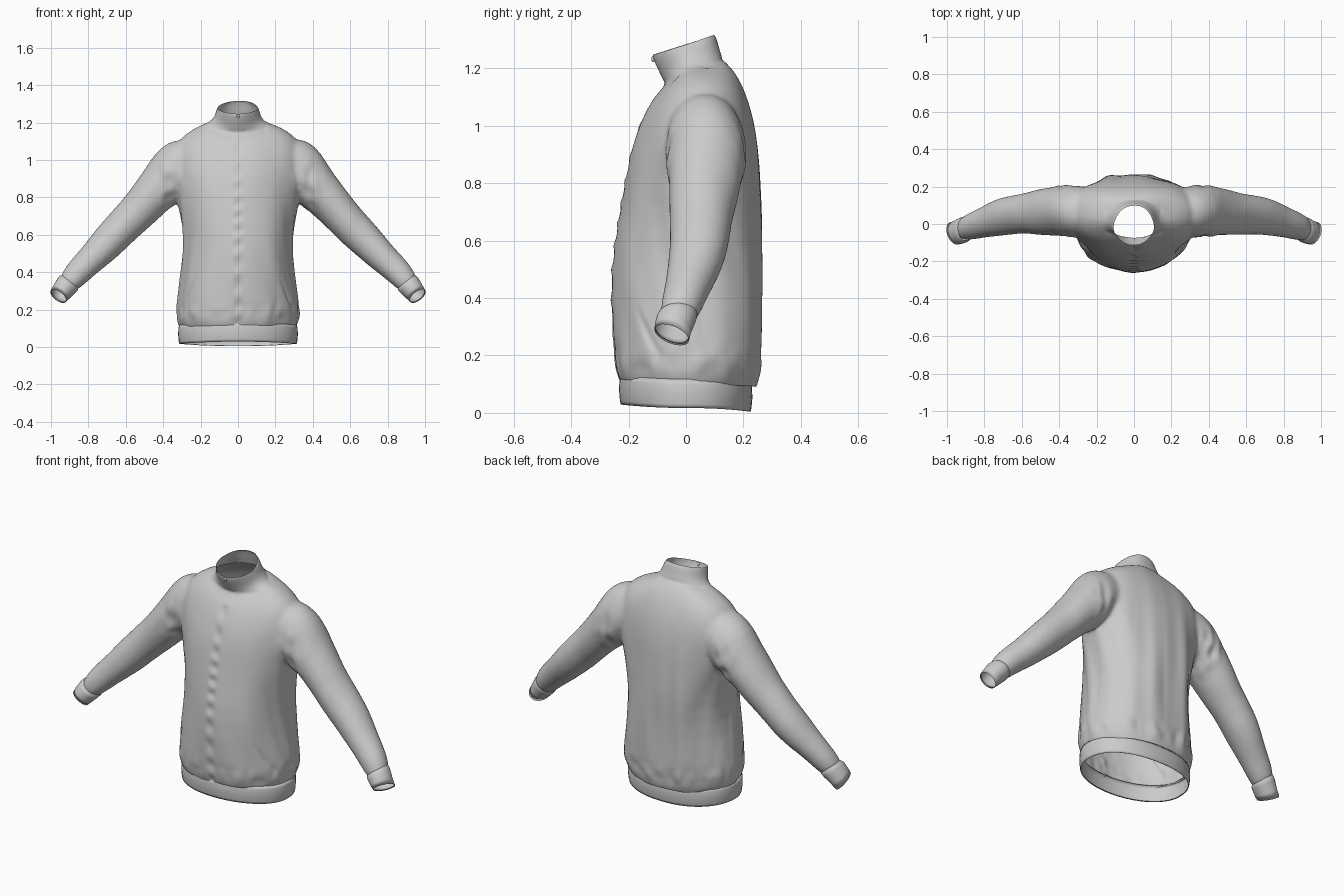
import bpy, bmesh, math
from mathutils import Vector, noise

cube = bpy.data.objects.get("Cube")
if cube:
    bpy.data.objects.remove(cube)

fabric = bpy.data.materials.new("light grey fabric")
fabric.use_nodes = True
GREY = (0.6, 0.6, 0.6, 1)
fabric.diffuse_color = GREY
fabric.node_tree.nodes["Principled BSDF"].inputs["Base Color"].default_value = GREY

SIDES = 48
ANGLES = [2 * math.pi * i / SIDES for i in range(SIDES)]
SLEEVE_U = Vector((0.78, 0, 0.62))      # across the sleeve, square to its run
SLEEVE_RUN = Vector((0.62, 0, -0.78))


def body_ring(rx, front, back, z_front, z_side, z_back, back_power=0.9):
    ring = []
    for a in ANGLES:
        c, s = math.cos(a), math.sin(a)
        power = back_power if s > 0 else 1.0
        x = rx * math.copysign(abs(c) ** power, c)
        y = (front + back) / 2 + (back - front) / 2 * math.copysign(abs(s) ** power, s)
        z = z_side + ((z_back if s > 0 else z_front) - z_side) * s * s
        ring.append(Vector((x, y, z)))
    return ring


def sleeve_ring(side, x, y, z, r, ry, tilt=0.0):
    across = Vector((0, 1, 0)) + SLEEVE_RUN * tilt
    ring = [Vector((x, y, z)) + SLEEVE_U * r * math.cos(a) + across * ry * math.sin(a)
            for a in ANGLES]
    return [Vector((p.x * side, p.y, p.z)) for p in ring]


def loft(bm, rings, capped=False):
    loops = [[bm.verts.new(p) for p in ring] for ring in rings]
    for lo, hi in zip(loops, loops[1:]):
        for i in range(SIDES):
            j = (i + 1) % SIDES
            bm.faces.new((lo[i], lo[j], hi[j], hi[i]))
    if capped:
        bm.faces.new(loops[0][::-1])
        bm.faces.new(loops[-1])
    bmesh.ops.recalc_face_normals(bm, faces=bm.faces)


def make_object(name, bm):
    mesh = bpy.data.meshes.new(name)
    bm.to_mesh(mesh)
    bm.free()
    mesh.materials.append(fabric)
    for p in mesh.polygons:
        p.use_smooth = True
    obj = bpy.data.objects.new(name, mesh)
    bpy.context.collection.objects.link(obj)
    return obj


# Solid body with collar, then two solid sleeves, all to be fused
body_rows = [
    (0.30, -0.22, 0.23, 0.06, 0.05, 0.04), (0.312, -0.242, 0.247, 0.125, 0.115, 0.10),
    (0.333, -0.254, 0.26, 0.18, 0.17, 0.16), (0.315, -0.258, 0.262, 0.3, 0.3, 0.3),
    (0.29, -0.26, 0.262, 0.5, 0.5, 0.5), (0.297, -0.242, 0.262, 0.65, 0.65, 0.65, 0.85),
    (0.325, -0.212, 0.258, 0.8, 0.8, 0.8, 0.8), (0.345, -0.19, 0.252, 0.92, 0.92, 0.92, 0.8),
    (0.35, -0.155, 0.235, 1.02, 1.03, 1.03, 0.8), (0.325, -0.12, 0.207, 1.09, 1.11, 1.12, 0.85),
    (0.25, -0.09, 0.175, 1.125, 1.165, 1.18), (0.18, -0.075, 0.15, 1.135, 1.195, 1.21),
    (0.136, -0.078, 0.13, 1.15, 1.21, 1.225), (0.117, -0.105, 0.112, 1.21, 1.25, 1.27),
    (0.11, -0.142, 0.1, 1.28, 1.32, 1.36)]
sleeve_rows = [
    (0.20, 0.06, 1.05, 0.12, 0.10), (0.26, 0.065, 1.005, 0.152, 0.125),
    (0.33, 0.07, 0.945, 0.15, 0.14), (0.39, 0.07, 0.88, 0.126, 0.134),
    (0.465, 0.065, 0.80, 0.109, 0.123), (0.62, 0.055, 0.63, 0.097, 0.108),
    (0.765, 0.025, 0.49, 0.084, 0.091), (0.87, -0.01, 0.385, 0.072, 0.075),
    (0.93, -0.035, 0.31, 0.05, 0.06)]
bm = bmesh.new()
loft(bm, [body_ring(*r) for r in body_rows], True)
for side in (1, -1):
    loft(bm, [sleeve_ring(side, *r) for r in sleeve_rows], True)
solid = make_object("jacket_solid", bm)
solid.modifiers.new("round", 'SUBSURF').levels = 1
remesh = solid.modifiers.new("fuse", 'REMESH')
remesh.mode = 'VOXEL'
remesh.voxel_size = 0.011
relax = solid.modifiers.new("relax", 'SMOOTH')
relax.iterations = 10
depsgraph = bpy.context.evaluated_depsgraph_get()
bm = bmesh.new()
bm.from_mesh(solid.evaluated_get(depsgraph).to_mesh())
bpy.data.objects.remove(solid)

# Open the hem, the neck and the sleeve ends
openings = [((0, 0, 0.105), (0, -0.05, -1)), ((0, -0.01, 1.28), (0, -0.32, 1))]
openings += [((s * 0.905, 0, 0.345), (s * 0.62, 0, -0.78)) for s in (1, -1)]
for point, normal in openings:
    bmesh.ops.bisect_plane(bm, geom=bm.verts[:] + bm.edges[:] + bm.faces[:], plane_co=point,
                           plane_no=Vector(normal).normalized(), clear_outer=True)


def bell(value, width):
    return math.exp(-(value / width) ** 2)


def fold_depth(p, n):
    x, y, z = p
    ax = abs(x)
    body = 1 / (1 + math.exp((ax - 0.33) * 40))
    drape = bell(z - 0.5, 0.4) * body
    d = 0.007 * noise.noise(Vector((x * 6, y * 6, z * 3)))
    # hanging folds, stronger on the back and slanting at the sides
    wave = noise.noise(Vector((x * 11, 3 if y > 0 else 8, z * 1.2)))
    d += drape * wave * (0.018 if n.y > 0.2 else 0.006)
    d += drape * abs(n.x) * 0.014 * noise.noise(Vector((x * 3, (y + z * 0.2) * 14, z)))
    # puckered front closure
    if n.y < -0.3 and z < 1.08:
        d += bell(x, 0.02) * (0.005 * math.sin(z * 70 + 2 * math.sin(z * 9)) - 0.002)
        # slanted pocket openings
        t = min(1, max(0, (z - 0.2) / 0.16))
        d -= 0.008 * bell(ax - 0.3 + 0.07 * t, 0.009) * bell(z - 0.27, 0.08)
    # crumpled cloth at the armpits and above the hem
    crumple = noise.noise(Vector((x * 20, y * 20, z * 11)))
    d += 0.02 * crumple * bell(ax - 0.37, 0.06) * bell(z - 0.86, 0.1)
    d += 0.009 * crumple * bell(z - 0.18, 0.05)
    # seam at the base of the collar
    if ax < 0.15 and z > 1.1:
        d -= 0.004 * bell(z - 0.39 * y - 1.18, 0.01)
    return d


bm.normal_update()
moves = [(v, v.normal * fold_depth(v.co, v.normal)) for v in bm.verts]
for v, move in moves:
    v.co += move
make_object("jacket_body", bm)

# Waistband with a softly rounded profile and a turned-in lower edge
bm = bmesh.new()
band = [(0.306, 0.114), (0.314, 0.118), (0.319, 0.1), (0.32, 0.065), (0.317, 0.03),
        (0.314, 0.017), (0.309, 0.019)]
loft(bm, [body_ring(rx, 0.087 - rx, rx - 0.089, z + 0.012, z, z - 0.013) for rx, z in band])
make_object("waistband", bm)

# Cuffs, with openings turned a little to the front
cuff_rows = [
    (0.898, -0.027, 0.35, 0.055, 0.06), (0.903, -0.028, 0.343, 0.061, 0.068),
    (0.915, -0.033, 0.33, 0.062, 0.068, 0.1), (0.942, -0.045, 0.296, 0.056, 0.063, 0.25),
    (0.961, -0.05, 0.272, 0.051, 0.06, 0.4), (0.958, -0.05, 0.276, 0.048, 0.057, 0.4)]
for name, side in (("left_cuff", 1), ("right_cuff", -1)):
    bm = bmesh.new()
    loft(bm, [sleeve_ring(side, *r) for r in cuff_rows])
    make_object(name, bm)

# Small pull at the top of the front closure
bm = bmesh.new()
bmesh.ops.create_uvsphere(bm, u_segments=12, v_segments=8, radius=0.007)
for v in bm.verts:
    v.co = Vector((v.co.x, v.co.y - 0.114, v.co.z * 1.6 + 1.232))
make_object("closure_pull", bm)
